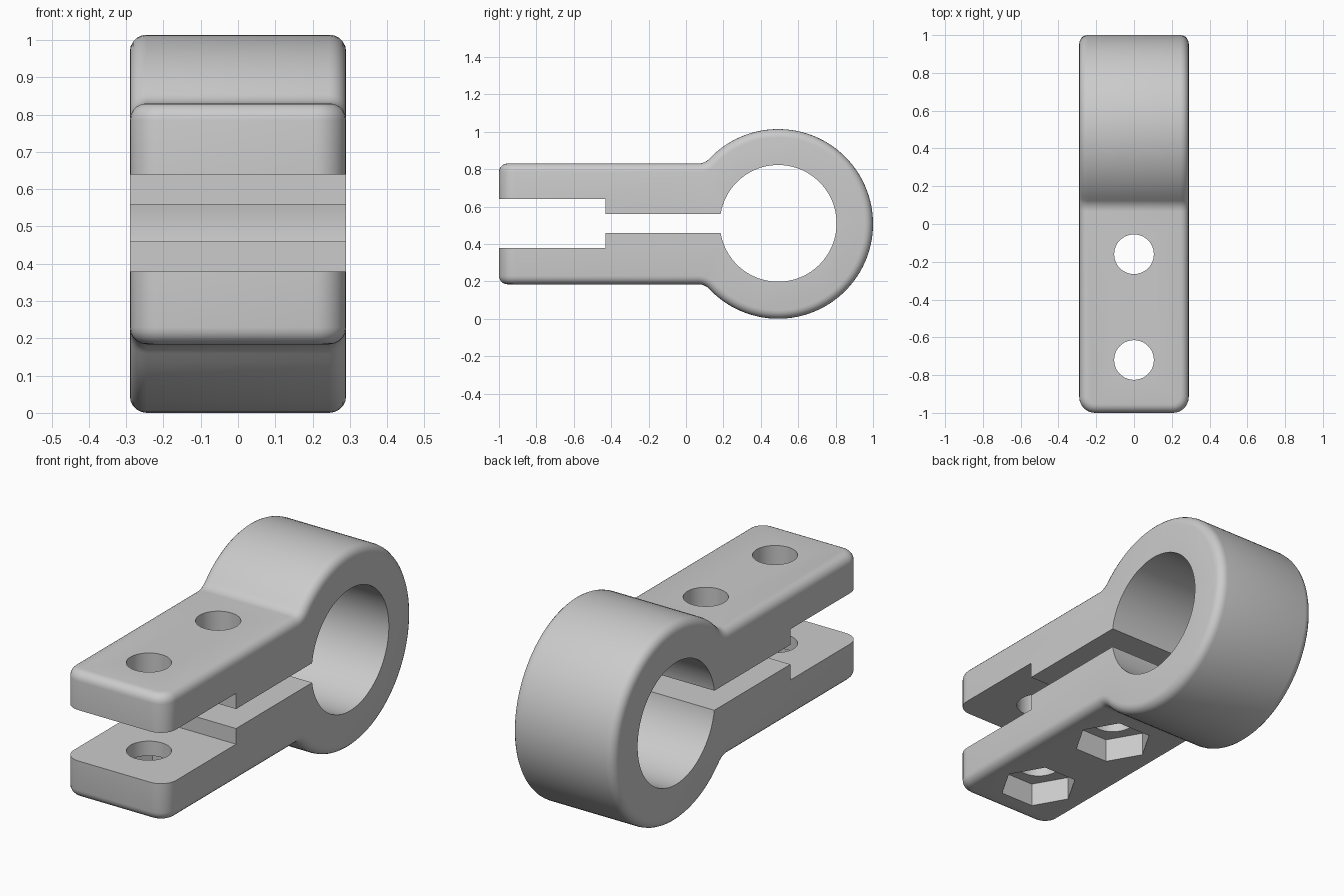
import bpy, bmesh
from math import sin, cos, pi, sqrt, atan2, radians
from mathutils import Matrix

if "Cube" in bpy.data.objects:
    bpy.data.objects.remove(bpy.data.objects["Cube"], do_unlink=True)

HALF_W = 0.29             # half width in x
CY, CZ, R = 0.493, 0.507, 0.507   # ring centre and outer radius
BORE = 0.312
ARM = 0.323               # half height of the arm
FILLET = 0.08             # blend between arm and ring
HOLES = (-0.16, -0.72)

grey = bpy.data.materials.new("plain grey")
grey.use_nodes = True
grey.diffuse_color = (0.6, 0.6, 0.6, 1)
grey.node_tree.nodes["Principled BSDF"].inputs["Base Color"].default_value = (0.6, 0.6, 0.6, 1)


def add_object(name, bm):
    bmesh.ops.recalc_face_normals(bm, faces=bm.faces)
    mesh = bpy.data.meshes.new(name)
    bm.to_mesh(mesh)
    bm.free()
    mesh.materials.append(grey)
    ob = bpy.data.objects.new(name, mesh)
    bpy.context.collection.objects.link(ob)
    return ob


def arc(cy, cz, r, a, b, n):
    return [(cy + r * cos(a + (b - a) * i / n), cz + r * sin(a + (b - a) * i / n))
            for i in range(n + 1)]


# Side outline: lower arm edge, fillet, ring, fillet, upper arm edge
fy = CY - sqrt((R + FILLET) ** 2 - (ARM + FILLET) ** 2)
tilt = atan2(ARM + FILLET, CY - fy)
upper_fillet = arc(fy, CZ + ARM + FILLET, FILLET, -tilt, -pi / 2, 8)
lower_fillet = [(y, 2 * CZ - z) for y, z in reversed(upper_fillet)]
ring = arc(CY, CZ, R, tilt - pi, pi - tilt, 80)
outline = ([(-1, CZ - ARM)] + lower_fillet + ring[1:-1] + upper_fillet + [(-1, CZ + ARM)])

# Solid body, extruded across x
bm = bmesh.new()
face = bm.faces.new([bm.verts.new((-HALF_W, y, z)) for y, z in outline])
extruded = bmesh.ops.extrude_face_region(bm, geom=[face])
bmesh.ops.translate(bm, vec=(2 * HALF_W, 0, 0),
                    verts=[v for v in extruded["geom"] if isinstance(v, bmesh.types.BMVert)])
bmesh.ops.recalc_face_normals(bm, faces=bm.faces)

# Round the upright corners of the arm end, then every rim
upright = [e for e in bm.edges
           if all(v.co.y < -0.99 for v in e.verts)
           and abs(e.verts[0].co.z - e.verts[1].co.z) > ARM]
bmesh.ops.bevel(bm, geom=upright, offset=0.085, offset_type='OFFSET', segments=7,
                profile=0.5, affect='EDGES')
rims = [e for e in bm.edges if e.is_manifold and e.calc_face_angle() > radians(50)]
bmesh.ops.bevel(bm, geom=rims, offset=0.045, offset_type='OFFSET', segments=5,
                profile=0.5, affect='EDGES')
clamp = add_object("clamp_body", bm)


# Cutters
def box_cutter(name, y0, y1, half_height):
    bm = bmesh.new()
    bmesh.ops.create_cube(bm, size=1, matrix=Matrix.Translation((0, (y0 + y1) / 2, CZ + 0.002))
                          @ Matrix.Diagonal((1, y1 - y0, 2 * half_height, 1)))
    return add_object(name, bm)


def round_cutter(name, location, radius, depth, sides, turn=Matrix()):
    bm = bmesh.new()
    bmesh.ops.create_cone(bm, cap_ends=True, segments=sides, radius1=radius, radius2=radius,
                          depth=depth, matrix=Matrix.Translation(location) @ turn)
    # start the polygon with a corner on the x axis
    if sides == 6:
        first = max(bm.verts, key=lambda v: v.co.x).co
        angle = atan2(first.y - location[1], first.x - location[0])
        bmesh.ops.rotate(bm, cent=location, matrix=Matrix.Rotation(-angle, 3, 'Z'), verts=bm.verts)
    return add_object(name, bm)


cutters = [
    round_cutter("bore_cutter", (0, CY, CZ + 0.003), BORE, 1, 96, Matrix.Rotation(pi / 2, 4, 'Y')),
    box_cutter("narrow_slot_cutter", -1.2, CY - 0.1, 0.05),
    box_cutter("wide_slot_cutter", -1.3, -0.43, 0.13),
]
POCKET_TOP = CZ - ARM + 0.12
for y in HOLES:
    cutters.append(round_cutter("bolt_hole_cutter", (0, y, CZ), 0.105, 2, 48))
    cutters.append(round_cutter("nut_pocket_cutter", (0, y, POCKET_TOP - 0.2), 0.187, 0.4, 6))

# Cut the bore, slots, bolt holes and nut pockets
bpy.context.view_layer.objects.active = clamp
for cutter in cutters:
    cut = clamp.modifiers.new("cut", 'BOOLEAN')
    cut.operation = 'DIFFERENCE'
    cut.solver = 'EXACT'
    cut.object = cutter
    bpy.ops.object.modifier_apply(modifier=cut.name)
    bpy.data.objects.remove(cutter, do_unlink=True)

# Smooth shading with sharp cut edges
bpy.ops.object.select_all(action='DESELECT')
clamp.select_set(True)
bpy.ops.object.shade_smooth_by_angle(angle=radians(32))
